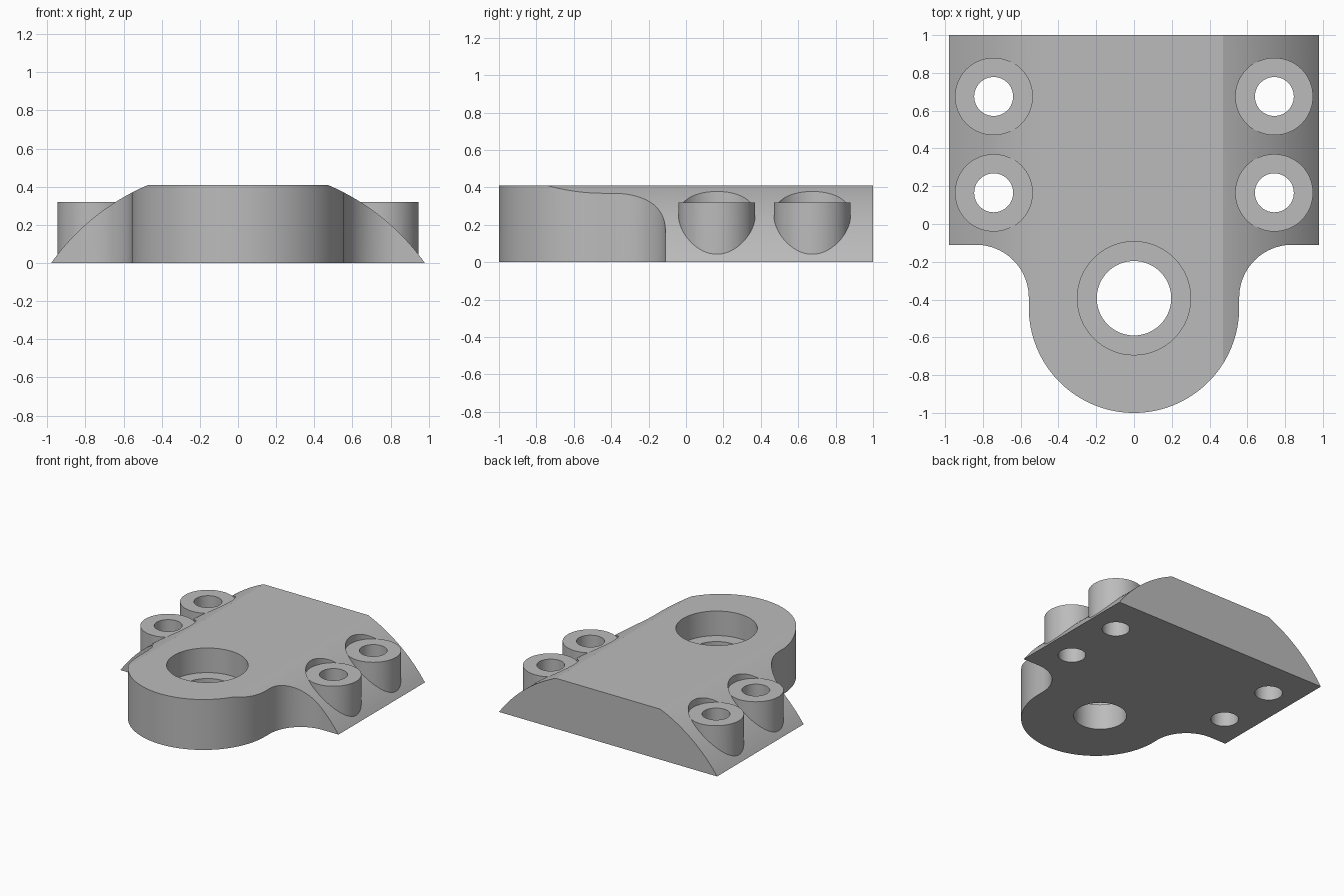
import bpy, bmesh
from math import sin, cos, pi, sqrt, atan2
from mathutils import Vector

default = bpy.data.objects.get("Cube")
if default:
    bpy.data.objects.remove(default, do_unlink=True)

# Main dimensions
HEIGHT, HALF_WIDTH, TOP_HALF = 0.41, 0.98, 0.47
DOME_DROP = (HALF_WIDTH**2 - TOP_HALF**2 - HEIGHT**2) / (2 * HEIGHT)
DOME_R = sqrt(HALF_WIDTH**2 + DOME_DROP**2)
LOBE_R, LOBE_Y = 0.557, -0.443
FILLET_R, FILLET_Y = 0.28, -0.39
BORE_Y, SEAT_Z = -0.393, 0.21
BOSS_X, BOSS_YS, BOSS_R, BOSS_TOP = 0.743, (0.165, 0.675), 0.205, 0.32

grey = bpy.data.materials.new("mid_grey")
grey.use_nodes = True
colour = (0.5, 0.5, 0.5, 1)
grey.diffuse_color = colour
grey.node_tree.nodes["Principled BSDF"].inputs["Base Color"].default_value = colour


def arc(cx, cy, r, start, end, steps):
    angles = [start + (end - start) * i / steps for i in range(steps + 1)]
    return [(cx + r * cos(a), cy + r * sin(a)) for a in angles]


def prism(name, points, offset):
    """Extrude a closed outline of 3D points by an offset."""
    bm = bmesh.new()
    face = bm.faces.new([bm.verts.new(p) for p in points])
    moved = bmesh.ops.extrude_face_region(bm, geom=[face])["geom"]
    bmesh.ops.translate(bm, vec=Vector(offset),
                        verts=[g for g in moved if isinstance(g, bmesh.types.BMVert)])
    bmesh.ops.recalc_face_normals(bm, faces=bm.faces)
    mesh = bpy.data.meshes.new(name)
    bm.to_mesh(mesh)
    bm.free()
    mesh.materials.append(grey)
    obj = bpy.data.objects.new(name, mesh)
    bpy.context.collection.objects.link(obj)
    return obj


def cylinder(name, x, y, r, z0, z1):
    ring = arc(x, y, r, 0, 2 * pi, 64)[:-1]
    return prism(name, [(px, py, z0) for px, py in ring], (0, 0, z1 - z0))


def combine(target, tool, operation):
    """Apply a boolean and discard the tool."""
    mod = target.modifiers.new(operation.lower(), "BOOLEAN")
    mod.operation, mod.object, mod.solver = operation, tool, "EXACT"
    bpy.context.view_layer.objects.active = target
    bpy.ops.object.modifier_apply(modifier=mod.name)
    bpy.data.objects.remove(tool, do_unlink=True)


# Domed cross-section, running front to back
low, high = atan2(DOME_DROP, HALF_WIDTH), atan2(HEIGHT + DOME_DROP, TOP_HALF)
side = arc(0, -DOME_DROP, DOME_R, low, high, 24)
section = side + [(-x, z) for x, z in reversed(side)]
body = prism("mounting_block", [(x, 1.0, z) for x, z in section], (0, -2.2, 0))

# Plan outline: rear rectangle, concave fillets, rounded nose
fillet = arc(LOBE_R + FILLET_R, FILLET_Y, FILLET_R, pi / 2, pi, 24)
nose = arc(0, LOBE_Y, LOBE_R, 0, -pi, 64)
right = [(1.1, 1.2), (1.1, FILLET_Y + FILLET_R)] + fillet
plan = right + nose + [(-x, y) for x, y in reversed(right)]
combine(body, prism("plan_outline", [(x, y, -0.2) for x, y in plan], (0, 0, 1)),
        "INTERSECT")

# Screw bosses: clear the dome above, add the post, drill the hole
for x in (-BOSS_X, BOSS_X):
    for y in BOSS_YS:
        combine(body, cylinder("boss_clearance", x, y, BOSS_R, BOSS_TOP, 0.7), "DIFFERENCE")
        combine(body, cylinder("boss", x, y, BOSS_R, 0.02, BOSS_TOP), "UNION")
        combine(body, cylinder("boss_hole", x, y, 0.103, -0.2, 0.7), "DIFFERENCE")

# Counterbored main hole
combine(body, cylinder("counterbore", 0, BORE_Y, 0.3, SEAT_Z, 0.7), "DIFFERENCE")
combine(body, cylinder("main_bore", 0, BORE_Y, 0.197, -0.2, 0.7), "DIFFERENCE")

# Smooth curved walls, sharp rims
bpy.ops.object.select_all(action="DESELECT")
body.select_set(True)
bpy.context.view_layer.objects.active = body
bpy.ops.object.shade_smooth_by_angle(angle=pi / 9)
